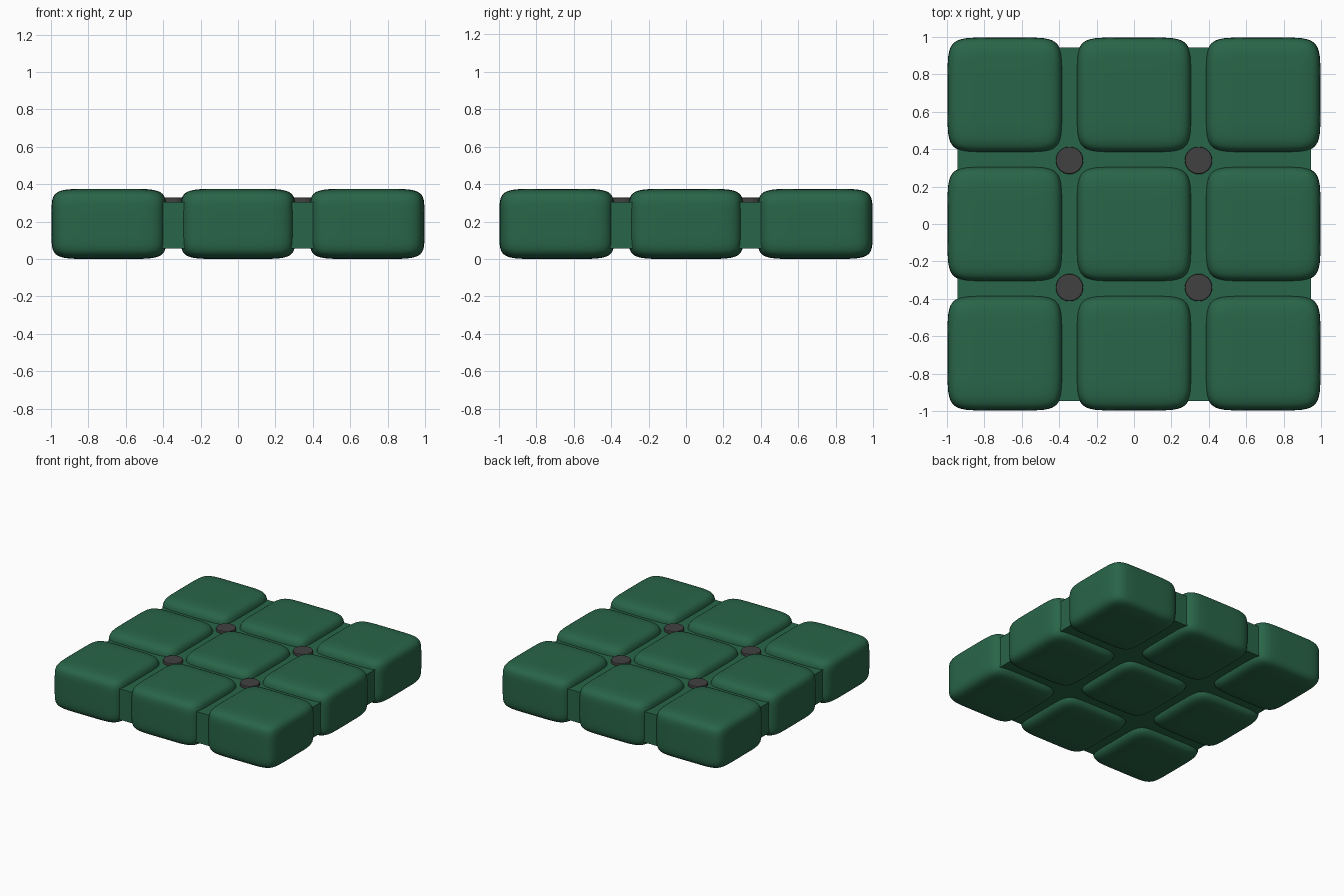
import bpy, bmesh
from mathutils import Vector

if "Cube" in bpy.data.objects:
    bpy.data.objects.remove(bpy.data.objects["Cube"])


def material(name, rgb):
    m = bpy.data.materials.new(name)
    m.diffuse_color = (*rgb, 1)
    m.use_nodes = True
    m.node_tree.nodes["Principled BSDF"].inputs["Base Color"].default_value = m.diffuse_color
    return m


GREEN = material("green_fabric", (0.022, 0.13, 0.065))
DARK = material("dark_button", (0.055, 0.053, 0.053))


def finish(bm, name, mat, smooth=True):
    mesh = bpy.data.meshes.new(name)
    bm.to_mesh(mesh)
    bm.free()
    for p in mesh.polygons:
        p.use_smooth = smooth
    mesh.materials.append(mat)
    ob = bpy.data.objects.new(name, mesh)
    bpy.context.collection.objects.link(ob)
    return ob


def pillow(name, center, half, n=6.5):
    # gridded cube pulled onto a boxy superellipsoid gives puffed faces and soft corners
    bm = bmesh.new()
    bmesh.ops.create_cube(bm, size=2)
    bmesh.ops.subdivide_edges(bm, edges=bm.edges[:], cuts=19, use_grid_fill=True)
    for v in bm.verts:
        p = Vector([c * (1.35 - 0.35 * abs(c)) for c in v.co])  # denser near the edges
        p /= sum(abs(c) ** n for c in p) ** (1 / n)
        v.co = Vector([c + h * q for c, h, q in zip(center, half, p)])
    finish(bm, name, GREEN)


def button(name, x, y):
    # shallow disc with a softened rim
    bm = bmesh.new()
    bmesh.ops.create_cone(bm, cap_ends=True, segments=32, radius1=0.073,
                          radius2=0.073, depth=0.05)
    bmesh.ops.translate(bm, verts=bm.verts[:], vec=(x, y, 0.303))
    ob = finish(bm, name, DARK, False)
    bev = ob.modifiers.new("rim", "BEVEL")
    bev.width, bev.segments = 0.006, 2


# inner pad seen in the grooves
bm = bmesh.new()
bmesh.ops.create_cube(bm, size=1)
for v in bm.verts:
    v.co = Vector((v.co.x * 1.89, v.co.y * 1.89, 0.18 + v.co.z * 0.25))
finish(bm, "inner_pad", GREEN, False)

# nine stuffed sections
for i in (-1, 0, 1):
    for j in (-1, 0, 1):
        pillow(f"pillow_{i + 1}_{j + 1}", (i * 0.69, j * 0.69, 0.1875),
               (0.307, 0.307, 0.1875))

# tufting buttons where the grooves cross
for sx in (-1, 1):
    for sy in (-1, 1):
        button(f"button_{sx}_{sy}", sx * 0.345, sy * 0.34)
